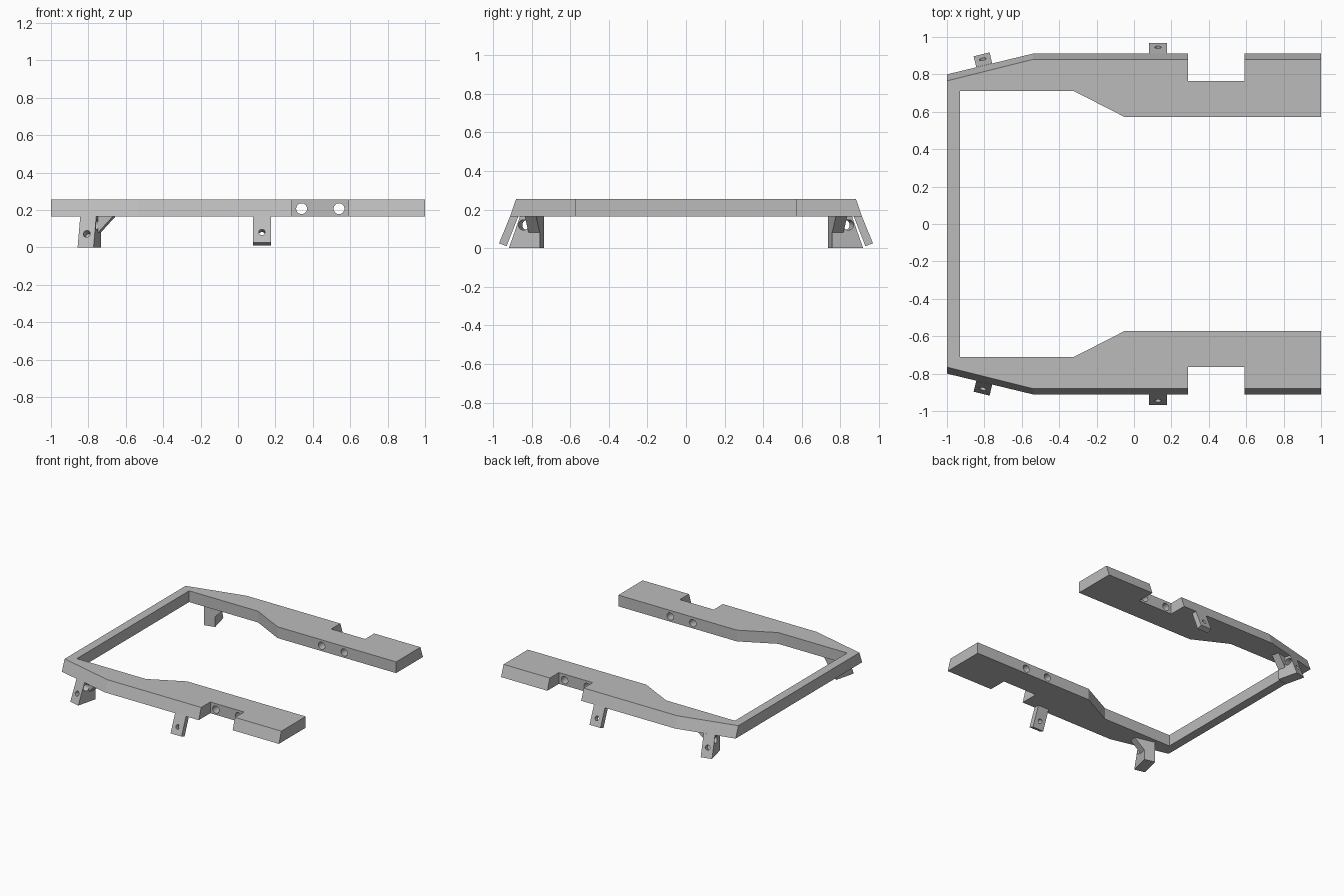
import bpy, bmesh
from mathutils import Vector

cube = bpy.data.objects.get("Cube")
if cube:
    bpy.data.objects.remove(cube, do_unlink=True)

grey = bpy.data.materials.new("light grey")
grey.use_nodes = True
colour = (0.5, 0.5, 0.5, 1)
grey.diffuse_color = colour
grey.node_tree.nodes["Principled BSDF"].inputs["Base Color"].default_value = colour

LOW, TOP = 0.165, 0.255


def loft(name, ring_a, ring_b):
    """Closed solid between two matching outlines."""
    bm = bmesh.new()
    a = [bm.verts.new(p) for p in ring_a]
    b = [bm.verts.new(p) for p in ring_b]
    bm.faces.new(a)
    bm.faces.new(b)
    for i in range(len(a)):
        j = (i + 1) % len(a)
        bm.faces.new((a[i], a[j], b[j], b[i]))
    bmesh.ops.recalc_face_normals(bm, faces=bm.faces)
    mesh = bpy.data.meshes.new(name)
    bm.to_mesh(mesh)
    bm.free()
    mesh.materials.append(grey)
    obj = bpy.data.objects.new(name, mesh)
    bpy.context.collection.objects.link(obj)
    return obj


def prism(name, points, sweep):
    return loft(name, points, [p + sweep for p in points])


def apply(obj, mod):
    bpy.context.view_layer.objects.active = obj
    bpy.ops.object.modifier_apply(modifier=mod.name)


def drill(obj, centre, axis, radius, length):
    """Cut a round hole centred on a point."""
    bpy.ops.mesh.primitive_cylinder_add(vertices=32, radius=radius, depth=length, location=centre)
    cutter = bpy.context.object
    cutter.rotation_euler = Vector(axis).to_track_quat('Z', 'Y').to_euler()
    cutter.hide_render = True
    cutter.data.materials.append(grey)
    bpy.context.view_layer.update()
    mod = obj.modifiers.new("hole", 'BOOLEAN')
    mod.operation, mod.solver, mod.object = 'DIFFERENCE', 'EXACT', cutter
    apply(obj, mod)
    bpy.data.objects.remove(cutter, do_unlink=True)


def mirror(obj):
    mod = obj.modifiers.new("mirror", 'MIRROR')
    mod.use_axis = (False, True, False)
    mod.use_mirror_merge = False
    apply(obj, mod)


# U-shaped frame: x, y at the bottom, y at the top (outer edges lean inward)
half = [(-1, .80, .765), (-.54, .911, .88), (.29, .911, .88), (.29, .765, .765),
        (.59, .765, .765), (.59, .911, .88), (1, .911, .88), (1, .572, .572),
        (-.05, .572, .572), (-.32, .71, .71), (-.93, .71, .71)]
outline = half + [(x, -a, -b) for x, a, b in reversed(half)]
frame = loft("frame", [(x, a, LOW) for x, a, b in outline],
             [(x, b, TOP) for x, a, b in outline])
for x in (.34, .54):
    drill(frame, (x, 0, .207), (0, 1, 0), .029, 3)

# Leaning side tabs
tab = prism("side_tab", [Vector((.08, y, z)) for y, z in
            ((.911, LOW), (.968, .025), (.929, .01), (.868, LOW))], Vector((.097, 0, 0)))
drill(tab, (.128, .93, .075), (0, .93, .37), .017, .2)
mirror(tab)

# Corner brackets, turned to follow the tapered edge
along = Vector((.971, .238, 0))
inward = Vector((.238, -.971, 0))
foot = Vector((-.815, .907, 0))


def local(u, v, z):
    return foot + along * u + inward * v + Vector((0, 0, z))


W = .044
block = prism("corner_bracket", [local(-W, v, z) for v, z in
              ((0, 0), (.06, LOW), (.165, LOW), (.165, 0))], along * 2 * W)
drill(block, local(0, .078, .12), along, .027, .3)
drill(block, local(0, .02, .075), -inward + Vector((0, 0, .37)), .019, .12)
mirror(block)

# Triangular braces between brackets and frame
brace = prism("bracket_brace", [local(u, .105, z) for u, z in
              ((W, .08), (W, LOW), (W + .08, LOW))], inward * .06)
mirror(brace)
